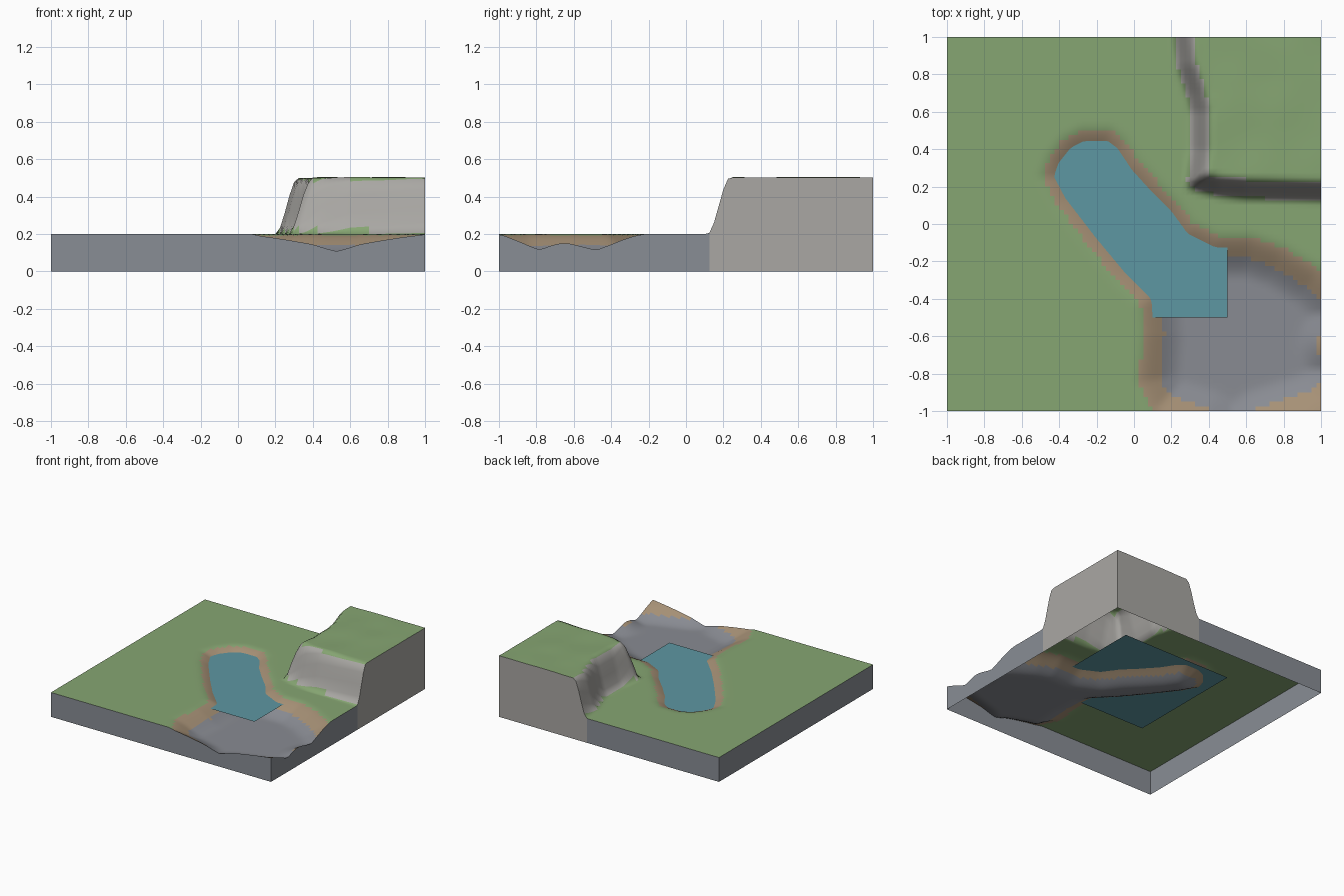
import bpy, bmesh, math
from mathutils import Vector, noise

if "Cube" in bpy.data.objects:
    bpy.data.objects.remove(bpy.data.objects["Cube"])

N = 80            # grid cells per side
GROUND, WATER = 0.2, 0.17

# Outlines seen from above: river with pool, and raised plateau
BASIN = [(-.5, .25), (-.46, .36), (-.38, .46), (-.28, .51), (-.12, .51), (-.04, .45), (.04, .33), (.14, .22),
         (.25, .11), (.33, 0), (.45, -.06), (.63, -.06), (.8, -.12), (1, -.24), (1.2, -.45), (1.1, -.65),
         (1.22, -.8), (1.03, -.98), (.95, -1.02), (.7, -1.1), (.53, -1.22), (.35, -1.1), (.1, -1.02),
         (.02, -.85), (.04, -.6), (.03, -.43), (-.1, -.3), (-.25, -.12), (-.42, .1)]
PLATEAU = [(.26, 1.5), (.26, 1), (.28, .85), (.33, .7), (.355, .6), (.355, .4), (.33, .23),
           (.45, .2), (.6, .185), (1, .175), (1.5, .175), (1.5, 1.5)]


def inside_distance(x, y, poly):
    """Distance to the outline, positive inside."""
    best, inside = 9.0, False
    for (ax, ay), (bx, by) in zip(poly, poly[1:] + poly[:1]):
        dx, dy = bx - ax, by - ay
        t = max(0, min(1, ((x - ax) * dx + (y - ay) * dy) / (dx * dx + dy * dy)))
        best = min(best, math.hypot(x - ax - t * dx, y - ay - t * dy))
        if (ay > y) != (by > y) and x < ax + (y - ay) * dx / dy:
            inside = not inside
    return best if inside else -best


def smooth(t):
    t = max(0, min(1, t))
    return t * t * (3 - 2 * t)


def height(x, y):
    z = GROUND - 0.105 * smooth((inside_distance(x, y, BASIN) + .03) / .27)
    up = smooth((inside_distance(x, y, PLATEAU) + .06) / .12)
    bump = 0.006 * noise.noise(Vector((x * 4, y * 4, 0)))
    return z + up * (0.302 + bump)


def material(name, rgb):
    m = bpy.data.materials.new(name)
    m.diffuse_color = (*rgb, 1)
    m.use_nodes = True
    m.node_tree.nodes["Principled BSDF"].inputs["Base Color"].default_value = m.diffuse_color
    return m


grass = material("grass", (.24, .38, .17))
sand = material("sand", (.38, .28, .18))
bed = material("bed", (.25, .26, .29))
rock = material("rock", (.40, .39, .37))
base = material("base", (.25, .27, .30))
water_blue = material("water_blue", (.11, .31, .36))


def finish(bm, name, mats):
    me = bpy.data.meshes.new(name)
    bm.to_mesh(me)
    bm.free()
    for m in mats:
        me.materials.append(m)
    ob = bpy.data.objects.new(name, me)
    bpy.context.collection.objects.link(ob)
    return ob


# Terrain surface, coloured by steepness and depth
bm = bmesh.new()
bmesh.ops.create_grid(bm, x_segments=N, y_segments=N, size=1)
for v in bm.verts:
    v.co.z = height(v.co.x, v.co.y)
bm.normal_update()
for f in bm.faces:
    f.smooth = True
    z = f.calc_center_median().z
    if z > GROUND + .02 and f.normal.z < .7:
        f.material_index = 3
    elif z < .137:
        f.material_index = 2
    elif z < .194:
        f.material_index = 1
finish(bm, "terrain", [grass, sand, bed, rock])

# Side walls from the terrain rim down to the ground, open underneath
bm = bmesh.new()
corners = [(-1, -1), (1, -1), (1, 1), (-1, 1)]
for (ax, ay), (bx, by) in zip(corners, corners[1:] + corners[:1]):
    prev = None
    for i in range(N + 1):
        t = i / N
        x, y = ax + (bx - ax) * t, ay + (by - ay) * t
        pair = (bm.verts.new((x, y, 0)), bm.verts.new((x, y, height(x, y))))
        if prev:
            f = bm.faces.new((prev[0], pair[0], pair[1], prev[1]))
            f.material_index = int(max(pair[1].co.z, prev[1].co.z) > GROUND + .02)
        prev = pair
finish(bm, "side_walls", [base, rock])

# Flat water sheet
bm = bmesh.new()
bmesh.ops.create_grid(bm, x_segments=1, y_segments=1, size=.5)
bmesh.ops.translate(bm, verts=bm.verts, vec=(0, 0, WATER))
finish(bm, "water", [water_blue])
